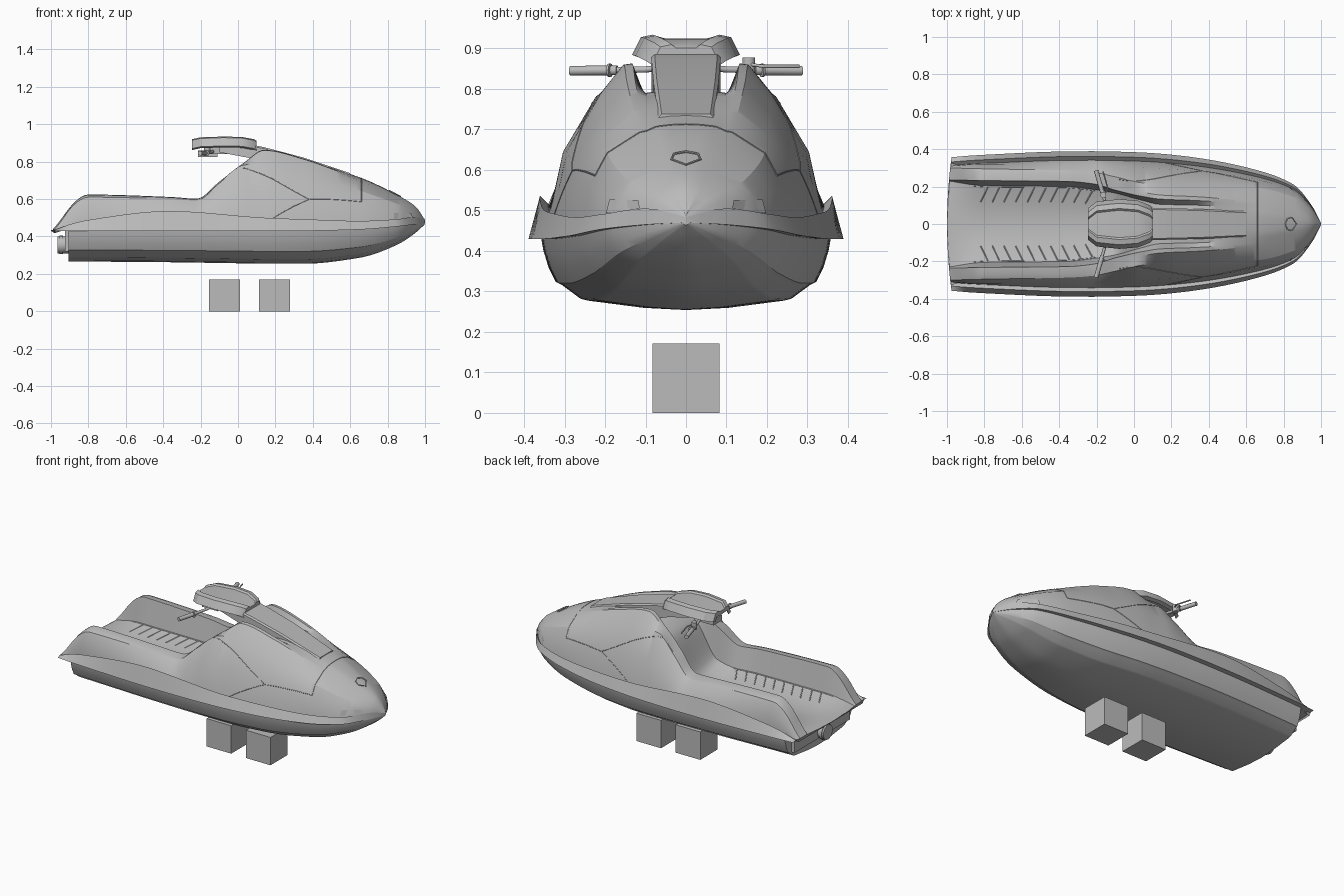
import bpy, bmesh, math
from mathutils import Vector

cube = bpy.data.objects.get("Cube")
if cube:
    bpy.data.objects.remove(cube, do_unlink=True)

grey = bpy.data.materials.new("plain grey")
grey.use_nodes = True
COLOUR = (0.5, 0.5, 0.5, 1)
grey.diffuse_color = COLOUR
grey.node_tree.nodes["Principled BSDF"].inputs["Base Color"].default_value = COLOUR

# Key stations along the length, and the curves measured at them
STATIONS = [-1, -.8, -.36, -.22, -.1, .03, .14, .35, .65, .85, .95, 1]
CURVES = dict(
    rail_y=[.357, .37, .388, .389, .387, .383, .376, .352, .29, .213, .1, .004],
    rail_z=[.43, .43, .43, .43, .43, .43, .43, .43, .437, .453, .465, .47],
    lip_z=[.436, .488, .536, .53, .52, .508, .5, .492, .483, .492, .505, .484],
    shoulder_y=[.3, .295, .287, .277, .252, .222, .212, .21, .195, .145, .065, .002],
    shoulder_z=[.437, .61, .6, .592, .685, .782, .788, .74, .645, .575, .535, .485],
    ridge_y=[.275, .27, .265, .25, .21, .175, .155, .145, .115, .07, .035, .001],
    ridge_z=[.437, .621, .608, .599, .69, .79, .86, .813, .697, .607, .549, .486],
    foot_y=[.23, .205, .2, .185, .165, .13, .105, .1, .075, .04, .015, .0005],
    foot_z=[.434, .475, .475, .475, .505, .73, .785, .79, .71, .618, .556, .486],
    centre_z=[.433, .435, .435, .435, .47, .735, .79, .8, .716, .622, .559, .487],
    keel_z=[.265, .265, .262, .26, .258, .256, .254, .254, .286, .355, .42, .466],
)


def value(name, x):
    """Smooth, non-overshooting interpolation of a named curve."""
    ys, n = CURVES[name], len(STATIONS)
    slopes = [(ys[i + 1] - ys[i]) / (STATIONS[i + 1] - STATIONS[i]) for i in range(n - 1)]

    def tangent(i):
        if i == 0 or i == n - 1:
            return slopes[max(i - 1, 0)]
        a, b = slopes[i - 1], slopes[i]
        return 2 * a * b / (a + b) if a * b > 0 else 0

    i = max(k for k in range(n - 1) if STATIONS[k] <= x or k == 0)
    h = STATIONS[i + 1] - STATIONS[i]
    t = (x - STATIONS[i]) / h
    return ((1 + 2 * t) * (1 - t) ** 2 * ys[i] + t * (1 - t) ** 2 * h * tangent(i)
            + t * t * (3 - 2 * t) * ys[i + 1] + t * t * (t - 1) * h * tangent(i + 1))


def finish(obj, angle=28):
    obj.data.materials.append(grey)
    bpy.ops.object.select_all(action='DESELECT')
    obj.select_set(True)
    bpy.context.view_layer.objects.active = obj
    bpy.ops.object.shade_smooth_by_angle(angle=math.radians(angle))
    return obj


def from_bmesh(name, bm):
    bmesh.ops.recalc_face_normals(bm, faces=bm.faces)
    mesh = bpy.data.meshes.new(name)
    bm.to_mesh(mesh)
    bm.free()
    obj = bpy.data.objects.new(name, mesh)
    bpy.context.collection.objects.link(obj)
    return finish(obj)


def loft(name, sections):
    """Skin mirrored half sections; each is (x, [(y, z) from centre to centre])."""
    bm = bmesh.new()
    rings = []
    for x, half in sections:
        loop = half + [(-y, z) for y, z in reversed(half[1:-1])]
        rings.append([bm.verts.new((x, y, z)) for y, z in loop])
    n = len(rings[0])
    for a, b in zip(rings, rings[1:]):
        for i in range(n):
            j = (i + 1) % n
            bm.faces.new((a[i], a[j], b[j], b[i]))
    bm.faces.new(rings[0])
    bm.faces.new(rings[-1])
    return from_bmesh(name, bm)


def box(name, low, high):
    bm = bmesh.new()
    bmesh.ops.create_cube(bm, size=1)
    for v in bm.verts:
        v.co = [l + (c + .5) * (h - l) for c, l, h in zip(v.co, low, high)]
    return from_bmesh(name, bm)


def tube(name, points, radius, sides=3):
    curve = bpy.data.curves.new(name, 'CURVE')
    curve.dimensions = '3D'
    curve.bevel_depth = radius
    curve.bevel_resolution = sides
    curve.use_fill_caps = True
    spline = curve.splines.new('POLY')
    spline.points.add(len(points) - 1)
    for p, co in zip(spline.points, points):
        p.co = (*co, 1)
    obj = bpy.data.objects.new(name, curve)
    bpy.context.collection.objects.link(obj)
    bpy.ops.object.select_all(action='DESELECT')
    obj.select_set(True)
    bpy.context.view_layer.objects.active = obj
    bpy.ops.object.convert(target='MESH')
    return finish(bpy.context.object, 40)


def deck_section(x):
    v = {k: value(k, x) for k in CURVES}
    s = v["rail_y"] / .38
    lip = v["rail_y"] - .027 * s
    groove = (lip - .02 * s, v["lip_z"] - .02 * s)
    shoulder = (v["shoulder_y"], v["shoulder_z"])
    bulge = .08 * (shoulder[1] - groove[1])
    flank = ((groove[0] + shoulder[0]) / 2 + bulge, (groove[1] + shoulder[1]) / 2 + bulge * .5)
    return [(0, v["rail_z"]), (v["rail_y"], v["rail_z"]), (lip, v["lip_z"]),
            groove, flank, shoulder,
            (v["ridge_y"], v["ridge_z"]), (v["ridge_y"] * .86, v["ridge_z"] + .003),
            (v["foot_y"], v["foot_z"]),
            (v["foot_y"] * .5, v["centre_z"] + .25 * (v["foot_z"] - v["centre_z"])),
            (0, v["centre_z"])]


HULL_SHAPE = [(0, 0), (.3, .03), (.7, .13), (.74, .15), (.86, .33), (.9, .37),
              (.95, .58), (.985, .82), (1, 1)]


def hull_section(x):
    keel, top = value("keel_z", x), value("rail_z", x) + .003
    width = value("rail_y", x) * .92
    flare = 1 + .45 * min(max((x - .2) / .6, 0), 1)
    return [(width * y ** flare, keel + (top - keel) * z) for y, z in HULL_SHAPE] + [(0, top)]


def spread(start, end, count):
    return [start + (end - start) * i / count for i in range(count + 1)]


def on_deck(x, u):
    """Point on the deck surface; u counts along the section points."""
    pts = deck_section(x)
    i = min(int(u), len(pts) - 2)
    (y, z), (y2, z2) = pts[i], pts[i + 1]
    return Vector((x, y + (y2 - y) * (u - i), z + (z2 - z) * (u - i)))


def flip(points, side):
    return [(x, y * side, z) for x, y, z in points]


# Hull and deck, with the deck's stern edge bowed backwards in the middle
deck = loft("deck", [(x, deck_section(x)) for x in spread(-1, 1, 110)])
for v in deck.data.vertices:
    if v.co.x < -.9:
        v.co.x += .25 * (-.9 - v.co.x) * (v.co.y / .36) ** 2
loft("hull", [(x, hull_section(x)) for x in spread(-.905, .998, 90)])
box("transom_block", (-.925, -.27, .32), (-.89, .27, .432))
tube("jet_nozzle", [(-.89, 0, .355), (-.965, 0, .355)], .045, 6)
tube("nozzle_ring", [(-.935, 0, .355), (-.955, 0, .355)], .05, 6)

# Steering pole lying in the hood channel: x, half width, bottom, top
POLE = [(-.1, .06, .85, .885), (.06, .085, .82, .893), (.14, .085, .79, .877),
        (.35, .08, .77, .822), (.6, .068, .71, .738)]
loft("steering_pole", [(x, [(0, lo), (w, lo), (w, hi - .008), (w - .008, hi), (0, hi)])
                       for x, w, lo, hi in POLE])

# Handlebar pad with drooping side wings: x, half width, top
PAD = [(-.245, .085, .92), (-.2, .12, .93), (-.08, .133, .934), (.02, .125, .932),
       (.085, .1, .92), (.1, .085, .91)]


def pad_section(w, top):
    return [(0, top - .032), (w - .035, top - .03), (w - .022, top - .058), (w, top - .05),
            (w - .022, top - .006), (w - .05, top), (w - .06, top - .009), (0, top - .009)]


loft("handlebar_pad", [(x, pad_section(w, top)) for x, w, top in PAD])
box("pad_mount", (-.15, -.05, .84), (-.06, .05, .905))

for side, label in ((1, "left"), (-1, "right")):
    # Handlebar, grip and collar
    tube(label + "_handlebar", flip([(-.12, 0, .86), (-.15, .1, .848), (-.2, .28, .845)], side), .008)
    tube(label + "_grip", flip([(-.169, .17, .846), (-.203, .286, .845)], side), .012, 4)
    tube(label + "_grip_collar", flip([(-.168, .186, .846), (-.17, .191, .846)], side), .017, 4)

    # Footwell ribs
    for i, x in enumerate(spread(-.82, -.26, 9)):
        path = [on_deck(x + .04 * (1 - t), 8.05 + .8 * t) for t in spread(0, 1, 3)]
        tube(f"{label}_foot_rib_{i}", flip(path, side), .003, 1)
    path = [on_deck(x, 8.05) for x in spread(-.86, -.2, 14)]
    tube(label + "_foot_mat_edge", flip(path, side), .002, 1)

    # Panel seams on the flanks
    for start, end, u0, u1 in ((-.08, .38, 5.2, 3.9), (.38, .17, 3.9, 3.05), (.38, .66, 3.9, 4.3)):
        path = [on_deck(start + (end - start) * t, u0 + (u1 - u0) * t) for t in spread(0, 1, 12)]
        tube(label + "_panel_seam", flip(path, side), .002, 1)
    path = [on_deck(.66, u) for u in spread(4.3, 10, 24)]
    tube(label + "_nose_seam", flip(path, side), .002, 1)

    # Bow light plates
    bm = bmesh.new()
    corners = [on_deck(x, u) + Vector((.004, .004, .003))
               for x, u in ((.83, 3.2), (.93, 3.2), (.92, 3.95), (.83, 3.8))]
    bm.faces.new([bm.verts.new(c) for c in flip(corners, side)])
    from_bmesh(label + "_bow_light", bm)

# Throttle lever and its housing on the left bar
tube("lever_housing", [(-.165, .155, .835), (-.165, .155, .878)], .016, 4)
tube("brake_lever", [(-.16, .15, .862), (-.14, .19, .856), (-.165, .28, .856)], .004)
box("bar_clamp", (-.215, -.04, .825), (-.11, .04, .86))

# Nose badge
OUTLINE = [(.81, 0), (.82, .03), (.845, .036), (.87, 0), (.845, -.036), (.82, -.03)]
tube("nose_badge", [(x, y, value("centre_z", x) + .002) for x, y in OUTLINE + OUTLINE[:1]], .003, 1)

# Stand blocks
for name, x in (("rear_stand_block", -.155), ("front_stand_block", .112)):
    box(name, (x, -.083, 0), (x + .167, .083, .171))
